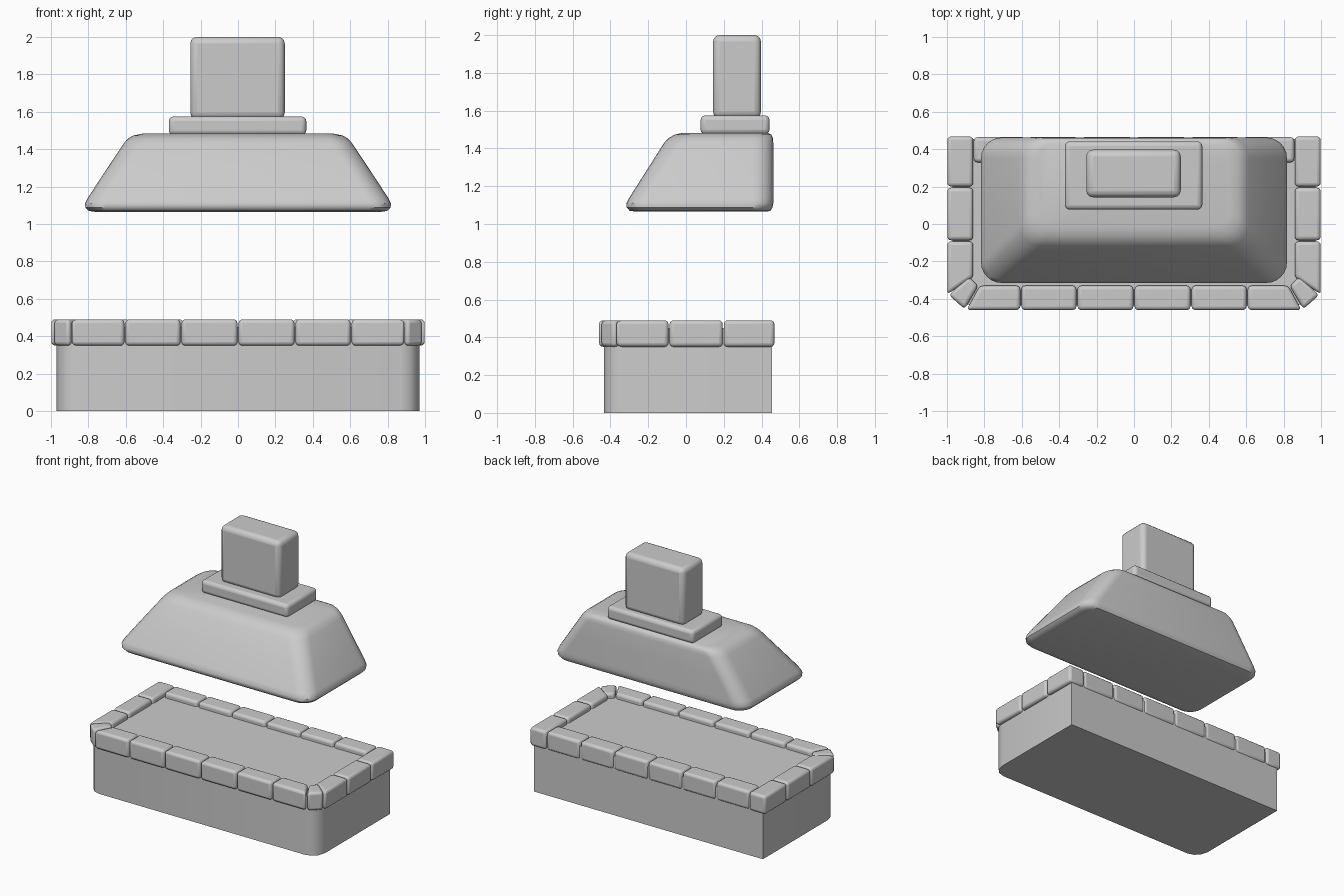
import bpy, bmesh, math

if "Cube" in bpy.data.objects:
    bpy.data.objects.remove(bpy.data.objects["Cube"])


def finish(name, bm, bevel=0.0, segments=3):
    bmesh.ops.recalc_face_normals(bm, faces=bm.faces)
    mesh = bpy.data.meshes.new(name)
    bm.to_mesh(mesh)
    bm.free()
    ob = bpy.data.objects.new(name, mesh)
    bpy.context.collection.objects.link(ob)
    if bevel:
        m = ob.modifiers.new("soft_edges", 'BEVEL')
        m.width, m.segments = bevel, segments
        m.limit_method = 'ANGLE'
    bpy.ops.object.select_all(action='DESELECT')
    ob.select_set(True)
    bpy.context.view_layer.objects.active = ob
    bpy.ops.object.shade_smooth_by_angle(angle=math.radians(40))
    return ob


def loft(name, rings, bevel=0.0):
    """Skin a stack of outlines (each a list of 3D points) and cap both ends."""
    bm = bmesh.new()
    loops = [[bm.verts.new(p) for p in r] for r in rings]
    n = len(loops[0])
    for a, b in zip(loops, loops[1:]):
        for i in range(n):
            j = (i + 1) % n
            bm.faces.new((a[i], a[j], b[j], b[i]))
    bm.faces.new(loops[0][::-1])
    bm.faces.new(loops[-1])
    return finish(name, bm, bevel)


def prism(name, outline, z0, z1, bevel=0.0):
    return loft(name, [[(x, y, z) for x, y in outline] for z in (z0, z1)], bevel)


def rect(x0, x1, y0, y1):
    return [(x0, y0), (x1, y0), (x1, y1), (x0, y1)]


def rounded(hx, y0, y1, r, z, steps=6):
    pts = []
    corners = [(hx - r, y0 + r, 270), (hx - r, y1 - r, 0),
               (-hx + r, y1 - r, 90), (-hx + r, y0 + r, 180)]
    for cx, cy, start in corners:
        for k in range(steps + 1):
            a = math.radians(start + 90 * k / steps)
            pts.append((cx + r * math.cos(a), cy + r * math.sin(a), z))
    return pts


# Hearth body with softened front corners
half = [(0.87, -0.435), (0.92, -0.42), (0.955, -0.385), (0.97, -0.33), (0.97, 0.455)]
prism("hearth_base", half + [(-x, y) for x, y in reversed(half)], 0, 0.45)

# Rim stones: the right half is listed, then mirrored
G = 0.003
stones = {
    "rim_front_inner": rect(G, 0.305 - G, -0.46, -0.33),
    "rim_front_middle": rect(0.305 + G, 0.605 - G, -0.46, -0.33),
    "rim_front_outer": [(0.605 + G, -0.46), (0.895, -0.46), (0.825, -0.33), (0.605 + G, -0.33)],
    "rim_corner": [(0.905, -0.455), (0.99, -0.38), (0.885, -0.28), (0.832, -0.33)],
    "rim_side_front": [(0.86, -0.285), (0.998, -0.375), (0.998, -0.09 - G), (0.86, -0.09 - G)],
    "rim_side_middle": rect(0.86, 0.998, -0.09 + G, 0.197 - G),
    "rim_side_back": rect(0.86, 0.998, 0.197 + G, 0.468),
    "rim_back_inner": rect(G, 0.29 - G, 0.33, 0.464),
    "rim_back_middle": rect(0.29 + G, 0.575 - G, 0.33, 0.464),
    "rim_back_outer": rect(0.575 + G, 0.86 - G, 0.33, 0.464),
}
for name, outline in stones.items():
    for side, s in (("right", 1), ("left", -1)):
        prism(f"{name}_{side}", [(s * x, y) for x, y in outline], 0.35, 0.49, 0.02)

# Smoke hood: half width, front y, back y, corner radius, height
hood = [(0.765, -0.265, 0.425, 0.08, 1.065),
        (0.797, -0.298, 0.447, 0.10, 1.070),
        (0.816, -0.314, 0.458, 0.11, 1.088),
        (0.818, -0.315, 0.462, 0.11, 1.110),
        (0.803, -0.300, 0.462, 0.11, 1.140),
        (0.700, -0.200, 0.462, 0.11, 1.297),
        (0.612, -0.116, 0.462, 0.11, 1.430),
        (0.590, -0.092, 0.460, 0.11, 1.455),
        (0.560, -0.060, 0.452, 0.10, 1.473),
        (0.510, -0.015, 0.430, 0.08, 1.483)]
loft("smoke_hood", [rounded(*h) for h in hood])

# Chimney collar and stack
prism("chimney_collar", rect(-0.37, 0.365, 0.077, 0.442), 1.475, 1.575, 0.025)
prism("chimney_stack", rect(-0.255, 0.25, 0.143, 0.397), 1.56, 2.0, 0.035)
